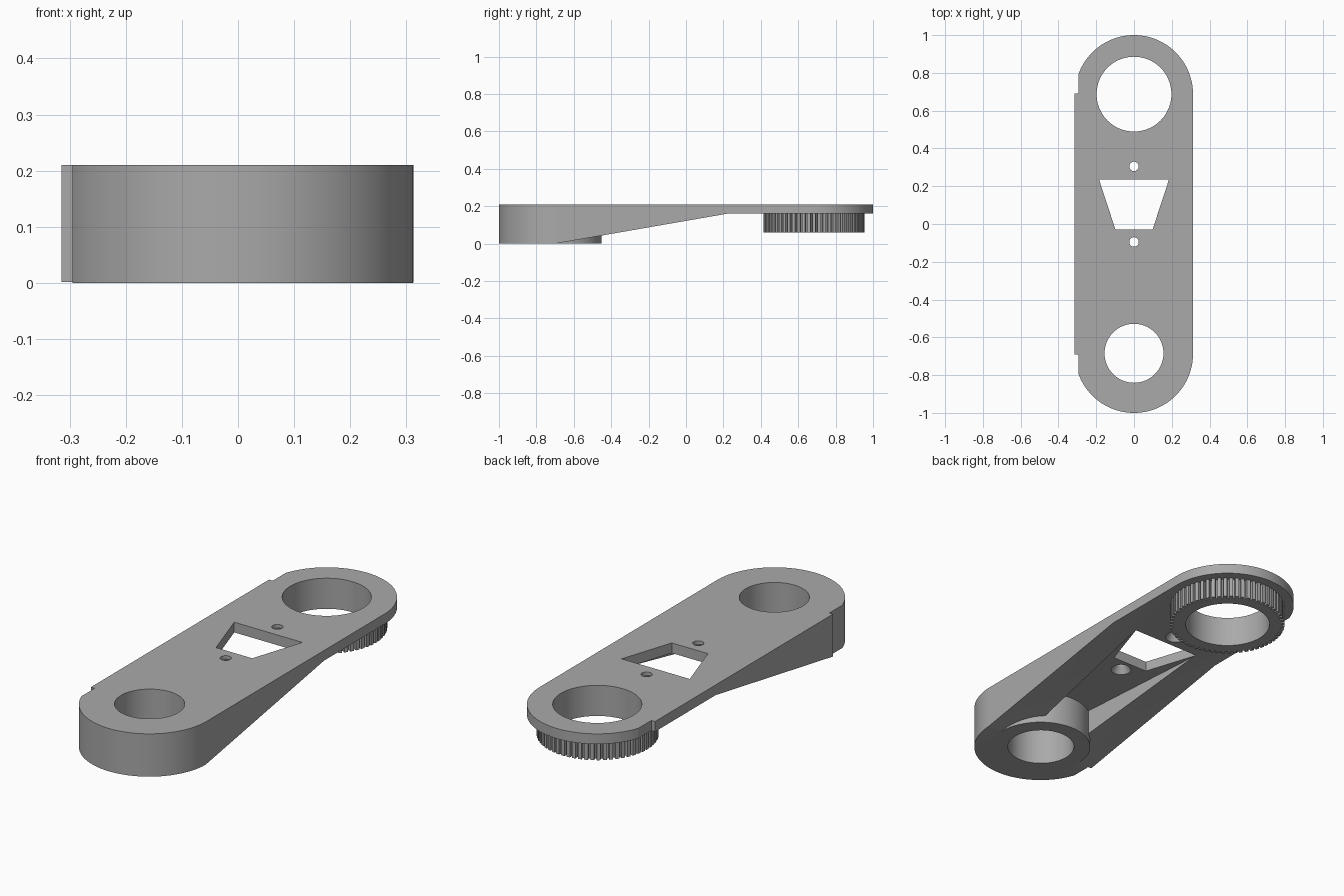
import bpy, bmesh
from math import sin, cos, pi, radians
from mathutils import Vector

cube = bpy.data.objects.get("Cube")
if cube:
    bpy.data.objects.remove(cube, do_unlink=True)

grey = bpy.data.materials.new("plain_grey")
grey.use_nodes = True
GREY = (0.4, 0.4, 0.4, 1)
grey.diffuse_color = GREY
grey.node_tree.nodes["Principled BSDF"].inputs["Base Color"].default_value = GREY

TOP, PLATE = 0.21, 0.16          # top face and underside of the thin plate
END, RADIUS = 0.6875, 0.3125     # end centres and outer radius


def prism(name, points, offset):
    """Extrude a closed loop of 3D points along an offset."""
    bm = bmesh.new()
    face = bm.faces.new([bm.verts.new(p) for p in points])
    new = bmesh.ops.extrude_face_region(bm, geom=[face])["geom"]
    verts = [v for v in new if isinstance(v, bmesh.types.BMVert)]
    bmesh.ops.translate(bm, verts=verts, vec=Vector(offset))
    bmesh.ops.recalc_face_normals(bm, faces=bm.faces)
    mesh = bpy.data.meshes.new(name)
    bm.to_mesh(mesh)
    bm.free()
    mesh.materials.append(grey)
    obj = bpy.data.objects.new(name, mesh)
    bpy.context.collection.objects.link(obj)
    return obj


def upright(name, outline, z0, z1):
    return prism(name, [(x, y, z0) for x, y in outline], (0, 0, z1 - z0))


def arc(cy, r, start=0, end=360, n=96):
    step = radians(end - start) / n
    count = n if end - start == 360 else n + 1
    return [(r * cos(radians(start) + i * step), cy + r * sin(radians(start) + i * step))
            for i in range(count)]


def combine(target, tool, operation):
    """Apply a boolean and throw the tool away."""
    mod = target.modifiers.new(operation, 'BOOLEAN')
    mod.object, mod.operation, mod.solver = tool, operation, 'EXACT'
    bpy.context.view_layer.objects.active = target
    bpy.ops.object.modifier_apply(modifier=mod.name)
    bpy.data.objects.remove(tool, do_unlink=True)


# Arm outline: rounded ends, flats on the right, raised pad between them
flat = -0.295
ends = arc(END, RADIUS, 0, 180, 64) + arc(-END, RADIUS, 180, 360, 64)
outline = [(max(x, flat), y) for x, y in ends]
back = [p for p in outline if p[1] >= END and p[0] > flat]
front = [p for p in outline if p[1] <= -END and p[0] > flat]
pad = [(flat, END + 0.103), (flat, 0.69), (-0.315, 0.69),
       (-0.315, -0.69), (flat, -0.69), (flat, -END - 0.103)]
arm = upright("arm", back + pad + front, 0, TOP)

# Sloping underside
slope = [(-1.275, -0.1), (0.22, PLATE), (1.2, PLATE), (1.2, -0.1)]
combine(arm, prism("slope_cutter", [(-0.5, y, z) for y, z in slope], (1, 0, 0)), 'DIFFERENCE')

# Tapered pocket underneath
pocket = [(-0.185, 0.235), (0.185, 0.235), (0.125, -0.6), (-0.125, -0.6)]
combine(arm, upright("pocket_cutter", pocket, -0.1, PLATE), 'DIFFERENCE')

# Round hub around the small bore
combine(arm, upright("hub", arc(-END, 0.235), 0, PLATE + 0.02), 'UNION')

# Bores and the tapered window
window = [(-0.185, 0.235), (0.185, 0.235), (0.098, -0.03), (-0.098, -0.03)]
for loop in (arc(-END + 0.003, 0.156), arc(END, 0.198), window):
    combine(arm, upright("bore_cutter", loop, -0.1, 0.4), 'DIFFERENCE')

# Screw holes, countersunk from below
for y in (0.305, -0.095):
    combine(arm, upright("screw_cutter", arc(y, 0.025, n=32), 0, 0.4), 'DIFFERENCE')
    bpy.ops.mesh.primitive_cone_add(vertices=32, radius1=0.05, radius2=0.025,
                                    depth=0.04, location=(0, y, PLATE + 0.015))
    combine(arm, bpy.context.object, 'DIFFERENCE')

# Toothed ring under the large bore
TEETH, TIP, ROOT = 60, 0.271, 0.254
gear_outline = []
for i in range(TEETH):
    for shift, r in ((-0.3, TIP), (0.3, TIP), (0.36, ROOT), (0.64, ROOT)):
        a = 2 * pi * (i + shift) / TEETH
        gear_outline.append((r * cos(a), END - 0.003 + r * sin(a)))
gear = upright("toothed_ring", gear_outline, 0.06, PLATE)
combine(gear, upright("ring_cutter", arc(END, 0.198), 0, 0.4), 'DIFFERENCE')

# Smooth curved walls, keep corners crisp
for obj in (arm, gear):
    bpy.ops.object.select_all(action='DESELECT')
    obj.select_set(True)
    bpy.context.view_layer.objects.active = obj
    bpy.ops.object.shade_smooth_by_angle(angle=radians(25))
